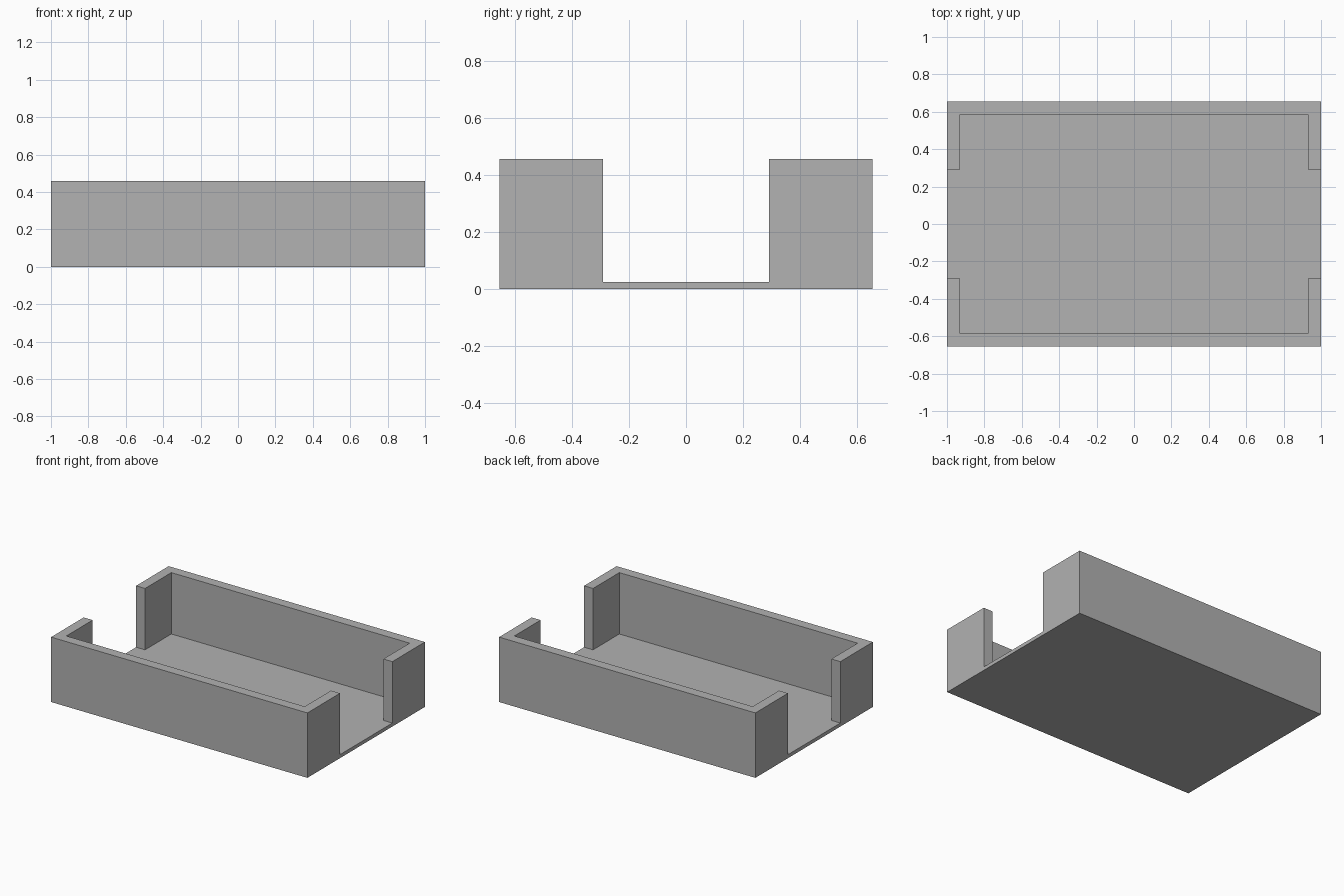
import bpy
import bmesh
from mathutils import Matrix

cube = bpy.data.objects.get("Cube")
if cube:
    bpy.data.objects.remove(cube, do_unlink=True)

HALF_X, HALF_Y = 1.0, 0.655
HEIGHT, FLOOR = 0.458, 0.025
WALL = 0.07        # wall thickness
GAP = 0.292        # half width of the end openings

grey = bpy.data.materials.new("plain_grey")
grey.use_nodes = True
colour = (0.445, 0.445, 0.445, 1)
grey.diffuse_color = colour
grey.node_tree.nodes["Principled BSDF"].inputs["Base Color"].default_value = colour

# Floor slab
bm = bmesh.new()
bmesh.ops.create_cube(bm, size=1, matrix=Matrix.Translation((0, 0, FLOOR / 2))
                      @ Matrix.Diagonal((2 * HALF_X, 2 * HALF_Y, FLOOR, 1)))


def cut(axis, distance):
    """Slice the slab on both sides of the centre."""
    for sign in (-1, 1):
        point = [0, 0, 0]
        normal = [0, 0, 0]
        point[axis] = sign * distance
        normal[axis] = 1
        bmesh.ops.bisect_plane(bm, geom=bm.verts[:] + bm.edges[:] + bm.faces[:],
                               plane_co=point, plane_no=normal)


cut(0, HALF_X - WALL)
cut(1, HALF_Y - WALL)
cut(1, GAP)


def is_wall(face):
    c = face.calc_center_median()
    long_side = abs(c.y) > HALF_Y - WALL
    end_return = abs(c.x) > HALF_X - WALL and abs(c.y) > GAP
    return face.normal.z > 0.9 and (long_side or end_return)


# Raise the two long walls with their short end returns
bm.normal_update()
raised = bmesh.ops.extrude_face_region(bm, geom=[f for f in bm.faces if is_wall(f)])
bmesh.ops.translate(bm, vec=(0, 0, HEIGHT - FLOOR),
                    verts=[v for v in raised["geom"] if isinstance(v, bmesh.types.BMVert)])

# Merge the flat pieces into clean faces
bmesh.ops.recalc_face_normals(bm, faces=bm.faces[:])
bmesh.ops.dissolve_limit(bm, angle_limit=0.01, verts=bm.verts[:], edges=bm.edges[:])

mesh = bpy.data.meshes.new("open_ended_tray")
bm.to_mesh(mesh)
bm.free()
mesh.materials.append(grey)
tray = bpy.data.objects.new("open_ended_tray", mesh)
bpy.context.collection.objects.link(tray)
